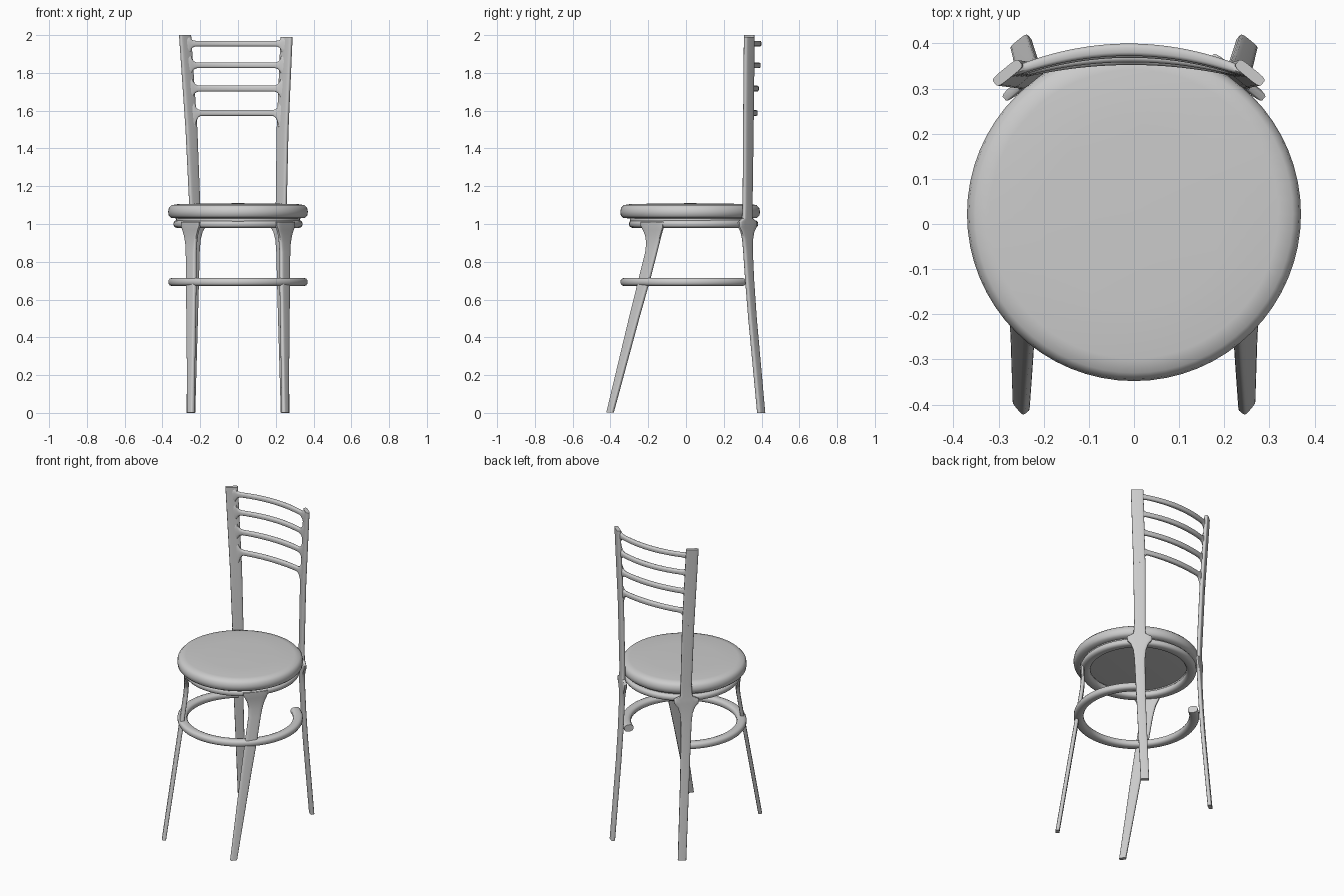
import bpy, bmesh, math
from mathutils import Vector

if "Cube" in bpy.data.objects:
    bpy.data.objects.remove(bpy.data.objects["Cube"])


def loft(name, rings, closed=False):
    """Skin a list of equal-length point rings; cap the ends unless closed."""
    bm = bmesh.new()
    rows = [[bm.verts.new(p) for p in r] for r in rings]
    n = len(rows[0])
    for a, b in zip(rows, rows[1:] + (rows[:1] if closed else [])):
        for i in range(n):
            j = (i + 1) % n
            bm.faces.new((a[i], a[j], b[j], b[i]))
    if not closed:
        bm.faces.new(rows[0][::-1])
        bm.faces.new(rows[-1])
    bmesh.ops.recalc_face_normals(bm, faces=bm.faces[:])
    me = bpy.data.meshes.new(name)
    bm.to_mesh(me)
    bm.free()
    ob = bpy.data.objects.new(name, me)
    bpy.context.collection.objects.link(ob)
    bpy.context.view_layer.objects.active = ob
    ob.select_set(True)
    bpy.ops.object.shade_smooth_by_angle(angle=math.radians(40))
    ob.select_set(False)
    return ob


def section(c, u, v, hu, hv, n=16, power=0.55):
    """Rounded-rectangle section around c, half sizes hu along u and hv along v."""
    pts = []
    for i in range(n):
        a = 2 * math.pi * (i + 0.5) / n
        x, y = math.cos(a), math.sin(a)
        pts.append(Vector(c) + u * hu * math.copysign(abs(x) ** power, x)
                   + v * hv * math.copysign(abs(y) ** power, y))
    return pts


def hoop(name, cy, z, r, hr, hz, a0=0, a1=360, steps=64):
    """Full or partial horizontal ring with a rounded section."""
    full = a1 - a0 >= 360
    rings = []
    for i in range(steps + (not full)):
        a = math.radians(a0 + (a1 - a0) * i / steps)
        d = Vector((math.cos(a), math.sin(a), 0))
        rings.append(section(Vector((0, cy, z)) + d * r, d, Vector((0, 0, 1)), hr, hz, 12, 0.75))
    return loft(name, rings, full)


def disc(name, profile, cy, steps=64):
    """Solid of revolution from (radius, z) points."""
    return loft(name, [[(r * math.cos(2 * math.pi * i / steps),
                         cy + r * math.sin(2 * math.pi * i / steps), z)
                        for i in range(steps)] for r, z in profile])


# round cushion seat, with a spacer and the frame ring below it
disc("seat", [(0.33, 1.03), (0.355, 1.033), (0.367, 1.045), (0.37, 1.065), (0.366, 1.085),
              (0.352, 1.1), (0.32, 1.105), (0.2, 1.108), (0.02, 1.11)], 0.022)
hoop("seat_spacer", 0.03, 1.022, 0.31, 0.018, 0.015)
hoop("seat_frame_ring", 0.04, 1.0, 0.312, 0.03, 0.021)

# open footrest ring ending at the back legs
hoop("footrest_ring", 0.022, 0.693, 0.34, 0.029, 0.022, -233, 53)

UP = Vector((0, 0, 1))


def plate(name, rows, side, tangent, thick):
    """Flat tapering leg from rows of (x, y, z, half width)."""
    u = Vector((side * tangent[0], tangent[1], 0)).normalized()
    v = u.cross(UP)
    return loft(name, [section((side * x, y, z), u, v, w, thick, 16, 0.45)
                       for x, y, z, w in rows])


# stile path: foot, seat joint, top
STILE = {1: [(0.25, 0.398, 0, 0.025), (0.237, 0.352, 0.5, 0.027), (0.233, 0.337, 0.7, 0.029),
             (0.231, 0.328, 0.86, 0.032), (0.23, 0.326, 0.92, 0.038), (0.23, 0.325, 0.96, 0.052),
             (0.23, 0.325, 0.985, 0.072), (0.23, 0.325, 1.01, 0.075), (0.23, 0.325, 1.03, 0.036),
             (0.229, 0.326, 1.1, 0.033), (0.236, 0.33, 1.5, 0.036), (0.257, 0.335, 1.99, 0.037)]}
STILE[-1] = [(x + max(0, z - 1.1) * 0.026, y, z + (0.01 if z > 1.9 else 0), w)
             for x, y, z, w in STILE[1]]
FRONT = [(0.25, -0.402, 0.002, 0.02), (0.248, -0.275, 0.5, 0.031), (0.248, -0.222, 0.7, 0.036),
         (0.248, -0.184, 0.85, 0.037), (0.248, -0.175, 0.9, 0.042), (0.249, -0.173, 0.94, 0.052),
         (0.25, -0.175, 0.97, 0.066), (0.25, -0.178, 0.99, 0.076), (0.25, -0.178, 1.01, 0.077)]
for side, label in ((1, "right"), (-1, "left")):
    plate("back_leg_and_stile_" + label, STILE[side], side, (0.77, -0.63), 0.012)
    plate("front_leg_" + label, FRONT, side, (0.63, 0.77), 0.012)


def rail(name, z, bulge, h, up, down):
    """Curved back rail; ends flare up and down into the stiles with round fillets."""
    t = (z - 1.5) / 0.49
    xr, xl = 0.236 + 0.021 * t, -(0.246 + 0.034 * t)
    rings, n, rad = [], 48, 0.034
    for i in range(n + 1):
        s = -math.cos(math.pi * i / n)
        x = (xl + xr) / 2 + s * (xr - xl) / 2
        y = 0.333 + (bulge - 0.333) * (1 - s * s)
        d = max(0, (xr - xl) / 2 * (1 - abs(s)) - 0.022)
        f = 1 - math.sqrt(max(0, 1 - max(0, 1 - d / rad) ** 2))
        nrm = Vector((s * (bulge - 0.333) * 8, 1, 0)).normalized()
        top, bot = h + up * f, h + down * f
        depth = 0.014 - 0.004 * s * s
        rings.append(section((x, y, z + (top - bot) / 2), nrm, UP, depth, (top + bot) / 2, 12, 0.65))
    return loft(name, rings)


# four back rails, curving further back towards the top
rail("back_rail_1", 1.588, 0.366, 0.016, 0.035, 0.085)
rail("back_rail_2", 1.717, 0.372, 0.016, 0.035, 0.035)
rail("back_rail_3", 1.840, 0.382, 0.015, 0.035, 0.035)
rail("back_rail_4", 1.955, 0.386, 0.015, 0.018, 0.035)
